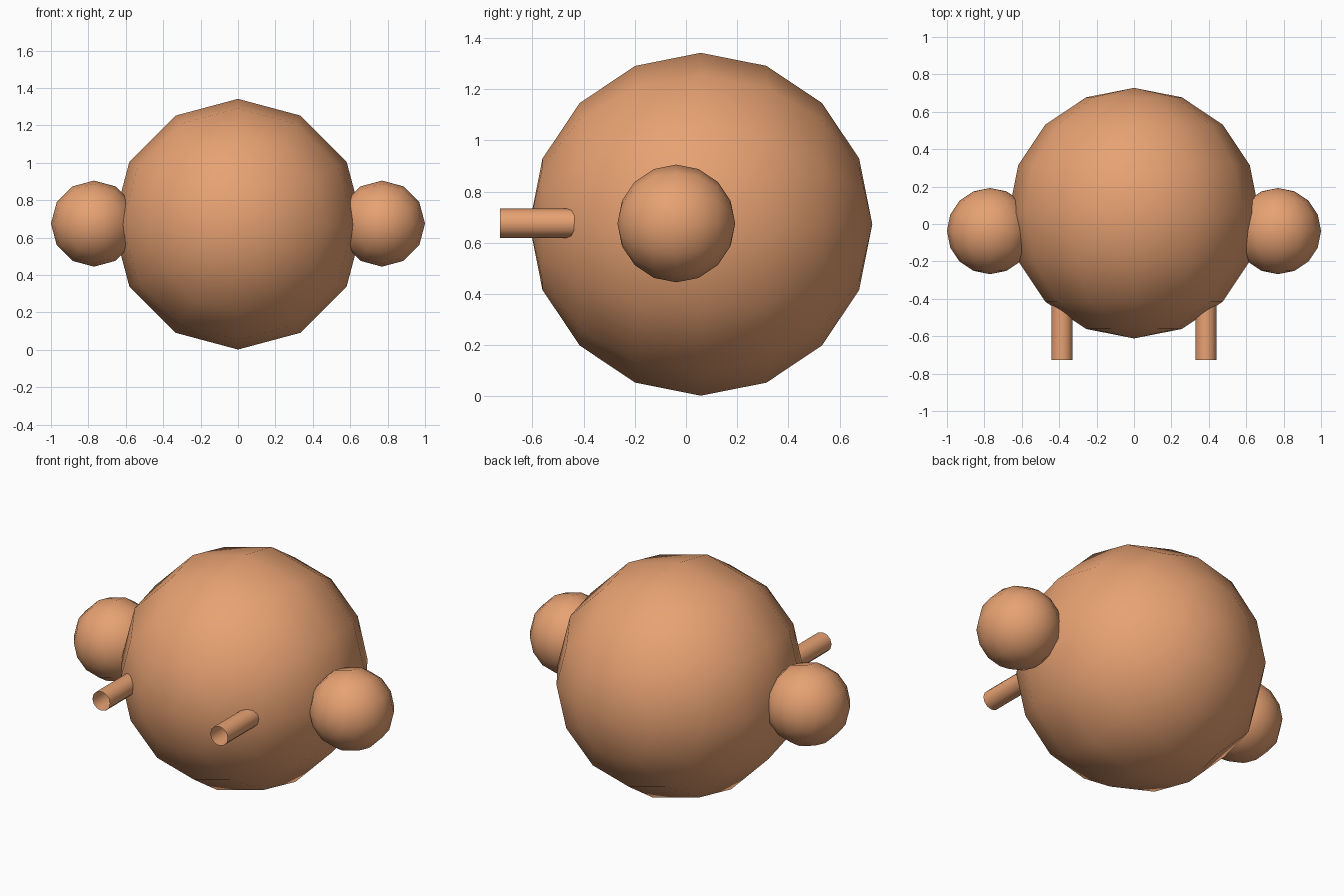
import bpy
from math import pi

if "Cube" in bpy.data.objects:
    bpy.data.objects.remove(bpy.data.objects["Cube"])

mat = bpy.data.materials.new("clay_orange")
mat.diffuse_color = (0.80, 0.36, 0.17, 1)
mat.use_nodes = True
mat.node_tree.nodes["Principled BSDF"].inputs["Base Color"].default_value = mat.diffuse_color


def finish(name):
    ob = bpy.context.object
    ob.name = name
    ob.data.materials.append(mat)
    bpy.ops.object.shade_smooth()
    return ob


def ball(name, radius, loc):
    # poles point front and back
    bpy.ops.mesh.primitive_uv_sphere_add(segments=12, ring_count=8, radius=radius,
                                         location=loc, rotation=(pi / 2, 0, 0))
    return finish(name)


def tube(name, x, y0, y1, z, radius):
    # open, thin-walled tube running front to back
    bpy.ops.mesh.primitive_cylinder_add(vertices=12, radius=radius, depth=y1 - y0,
                                        end_fill_type='NOTHING',
                                        location=(x, (y0 + y1) / 2, z),
                                        rotation=(pi / 2, 0, 0))
    return finish(name)


# large body
ball("body", 0.67, (0, 0.058, 0.672))

# side balls and front tubes, mirrored left and right
for side, s in (("left", -1), ("right", 1)):
    ball(side + "_side_ball", 0.23, (s * 0.77, -0.038, 0.675))
    tube(side + "_front_tube", s * 0.385, -0.727, -0.38, 0.676, 0.057)
